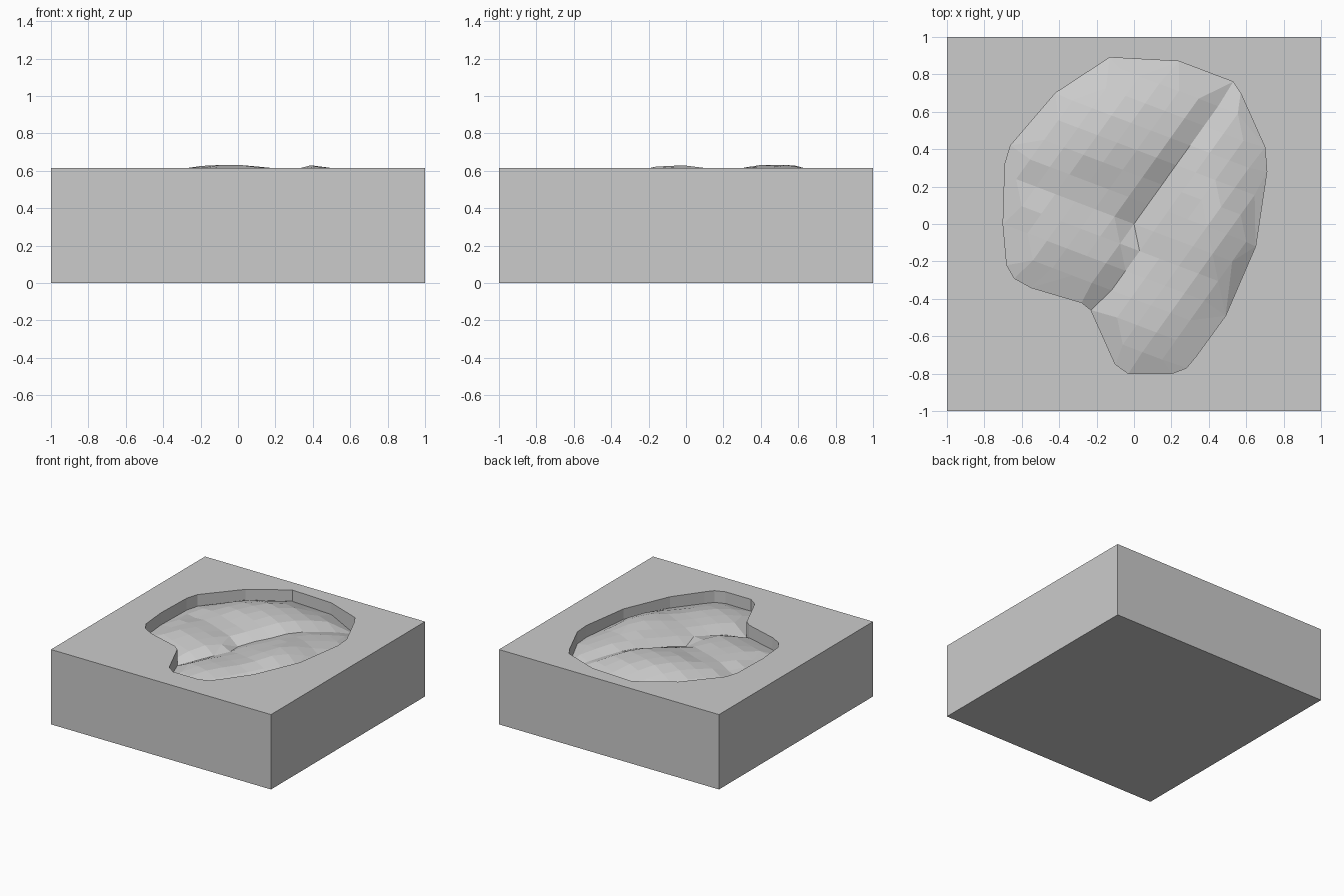
import bpy, bmesh, math, random
from mathutils import Vector as V
from mathutils.geometry import delaunay_2d_cdt, intersect_point_line

if "Cube" in bpy.data.objects:
    bpy.data.objects.remove(bpy.data.objects["Cube"])

random.seed(4)
TOP = 0.615

# outline of the sunken pocket, clockwise from the back
outline = [V(p) for p in [
    (-.13, .89), (.24, .87), (.53, .76), (.57, .70), (.70, .41), (.71, .28),
    (.65, -.12), (.49, -.49), (.33, -.71), (.28, -.77), (.20, -.80), (-.03, -.80),
    (-.10, -.75), (-.23, -.46), (-.28, -.42), (-.55, -.34), (-.64, -.29),
    (-.68, -.22), (-.70, 0), (-.69, .32), (-.66, .42), (-.42, .70)]]
n = len(outline)
# furrows in the relief: main fissure and a smaller side one
fissure = [V(p) for p in [(-.20, -.46), (-.04, -.30), (.02, 0), (.30, .36), (.53, .74)]]
side_furrow = [V(p) for p in [(-.55, .22), (-.28, .18), (.02, .03)]]


def path_distance(p, path):
    best = 9
    for a, b in zip(path, path[1:]):
        q, t = intersect_point_line(p, a, b)
        best = min(best, (p - a.lerp(b, min(1, max(0, t))).to_2d()).length)
    return best


def inside(p):
    hit = False
    for a, b in zip(outline, outline[1:] + outline[:1]):
        if (a.y > p.y) != (b.y > p.y) and p.x < a.x + (p.y - a.y) / (b.y - a.y) * (b.x - a.x):
            hit = not hit
    return hit


def bump(p, x, y, amp, sx, sy):
    return amp * math.exp(-((p.x - x) / sx) ** 2 - ((p.y - y) / sy) ** 2)


def height(p):
    d = path_distance(p, outline + outline[:1])
    z = 0.515 + 0.06 * min(1, d / 0.25) ** 0.7
    z += bump(p, -.07, .48, .062, .36, .28)      # large lobe
    z += bump(p, .45, -.06, .062, .17, .30)      # side lobe
    z += bump(p, .12, -.58, .015, .2, .2)
    z -= 0.045 * math.exp(-(path_distance(p, fissure) / .06) ** 2)
    z -= 0.02 * math.exp(-(path_distance(p, side_furrow) / .07) ** 2)
    if d > .02:
        z += random.uniform(-.004, .004)
    return min(z, 0.631)


# slanted lattice of points inside the pocket, following the fissure direction
u, v = V((.075, .105)), V((-.105, .04))
points = list(outline)
for i in range(-14, 15):
    for j in range(-14, 15):
        p = u * i + v * j
        if inside(p) and path_distance(p, outline + outline[:1]) > .045:
            points.append(p)
edges = [(i, (i + 1) % n) for i in range(n)]
co, _, tris, *_ = delaunay_2d_cdt(points, edges, [], 1, 1e-5)

bm = bmesh.new()
# relief floor
floor = [bm.verts.new((c.x, c.y, height(c))) for c in co]
for t in tris:
    bm.faces.new([floor[k] for k in t])

# pocket walls up to the rim
rim = [bm.verts.new((p.x, p.y, TOP)) for p in outline]
base = [min(floor, key=lambda w: (w.co.to_2d() - p).length) for p in outline]
for i in range(n):
    k = (i + 1) % n
    bm.faces.new((rim[i], rim[k], base[k], base[i]))

# block sides and underside
corners = [(-1, -1), (1, -1), (1, 1), (-1, 1)]
low = [bm.verts.new((x, y, 0)) for x, y in corners]
high = [bm.verts.new((x, y, TOP)) for x, y in corners]
bm.faces.new(low[::-1])
for i in range(4):
    k = (i + 1) % 4
    bm.faces.new((low[i], low[k], high[k], high[i]))

# flat top around the pocket
loop = [V(c) for c in corners]
flat = loop + outline
cons = [(i, (i + 1) % 4) for i in range(4)] + [(4 + a, 4 + b) for a, b in edges]
co2, _, tris2, *_ = delaunay_2d_cdt(flat, cons, [], 1, 1e-5)
ring = high + rim
match = [min(ring, key=lambda w: (w.co.to_2d() - c).length) for c in co2]
for t in tris2:
    if not inside(sum((co2[k] for k in t), V((0, 0))) / 3):
        bm.faces.new([match[k] for k in t])

bmesh.ops.recalc_face_normals(bm, faces=bm.faces)
# merge flat triangles on the top and near-flat facets in the relief
bmesh.ops.join_triangles(bm, faces=[f for f in bm.faces if len(f.verts) == 3],
                         angle_face_threshold=math.radians(12),
                         angle_shape_threshold=math.radians(60))
mesh = bpy.data.meshes.new("relief_block")
bm.to_mesh(mesh)
bm.free()
bpy.context.collection.objects.link(bpy.data.objects.new("relief_block", mesh))
